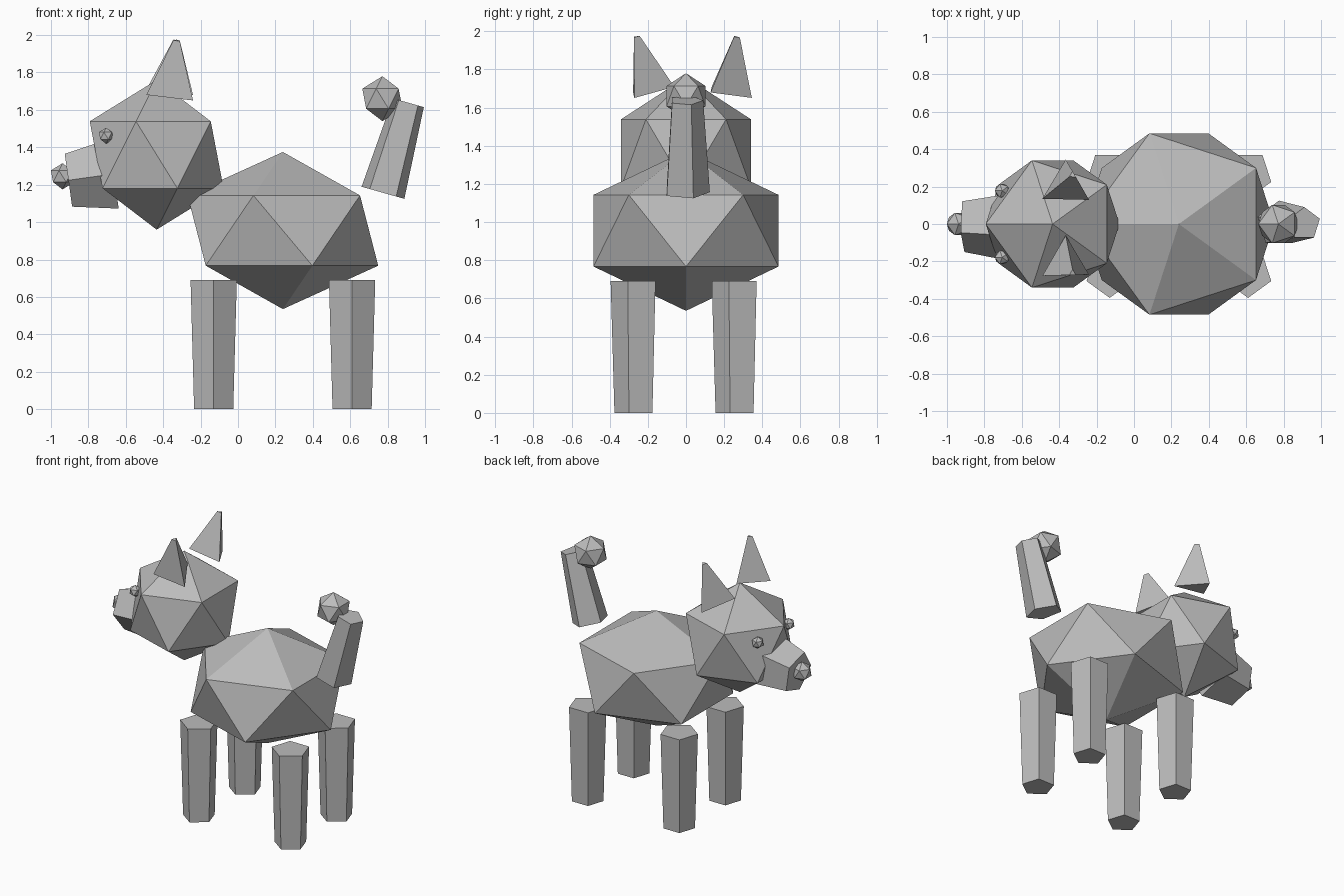
import bpy, bmesh
from math import radians, sin, cos, tau
from mathutils import Matrix, Vector

if "Cube" in bpy.data.objects:
    bpy.data.objects.remove(bpy.data.objects["Cube"])

grey = bpy.data.materials.new("plain_grey")
grey.diffuse_color = (0.5, 0.5, 0.5, 1)
grey.use_nodes = True
grey.node_tree.nodes["Principled BSDF"].inputs["Base Color"].default_value = grey.diffuse_color


def finish(name, bm):
    bmesh.ops.recalc_face_normals(bm, faces=bm.faces)
    mesh = bpy.data.meshes.new(name)
    bm.to_mesh(mesh)
    bm.free()
    mesh.materials.append(grey)
    bpy.context.collection.objects.link(bpy.data.objects.new(name, mesh))


def ball(name, centre, radii):
    """Twenty-sided ball, its upper ring pointing towards the head."""
    bm = bmesh.new()
    bmesh.ops.create_icosphere(bm, subdivisions=1, radius=1)
    bm.transform(Matrix.Translation(centre) @ Matrix.Diagonal((*radii, 1))
                 @ Matrix.Rotation(radians(180), 4, 'Z'))
    finish(name, bm)


def taper(name, sides, r1, r2, length, base, start=-90, pitch=0, roll=0):
    """Tapered prism from its base centre; pitch leans to +x, roll to -y."""
    bm = bmesh.new()
    rings = []
    for r, z in ((r1, 0), (r2, length)):
        angles = [radians(start) + tau * i / sides for i in range(sides)]
        rings.append([bm.verts.new((r * cos(a), r * sin(a), z)) for a in angles])
    low, top = rings
    for i in range(sides):
        j = (i + 1) % sides
        bm.faces.new((low[i], low[j], top[j], top[i]))
    bm.faces.new(low[::-1])
    bm.faces.new(top)
    bm.transform(Matrix.Translation(Vector(base))
                 @ Matrix.Rotation(radians(roll), 4, 'X')
                 @ Matrix.Rotation(radians(pitch), 4, 'Y'))
    finish(name, bm)


# Body and head
ball("body", (0.24, 0, 0.955), (0.57, 0.57, 0.42))
ball("head", (-0.435, 0, 1.36), (0.4, 0.4, 0.4))

# Snout and nose
taper("snout", 5, 0.197, 0.15, 0.245, (-0.664, 0, 1.258), pitch=-98)
ball("nose", (-0.938, 0, 1.245), (0.07, 0.07, 0.07))

# Left and right parts
for side, s in (("right", 1), ("left", -1)):
    ball(side + "_eye", (-0.705, 0.178 * s, 1.462), (0.043, 0.043, 0.043))
    taper(side + "_ear", 3, 0.145, 0.02, 0.3, (-0.365, 0.203 * s, 1.68),
          start=90, pitch=7, roll=-11.5 * s)
    for end, x in (("front", -0.13), ("back", 0.61)):
        taper(f"{end}_{side}_leg", 5, 0.11, 0.13, 0.69, (x, 0.265 * s, 0))

# Tail and its tip
taper("tail", 5, 0.125, 0.09, 0.5, (0.775, 0, 1.157), start=90, pitch=15.8)
ball("tail_tip", (0.772, 0, 1.66), (0.12, 0.12, 0.12))
